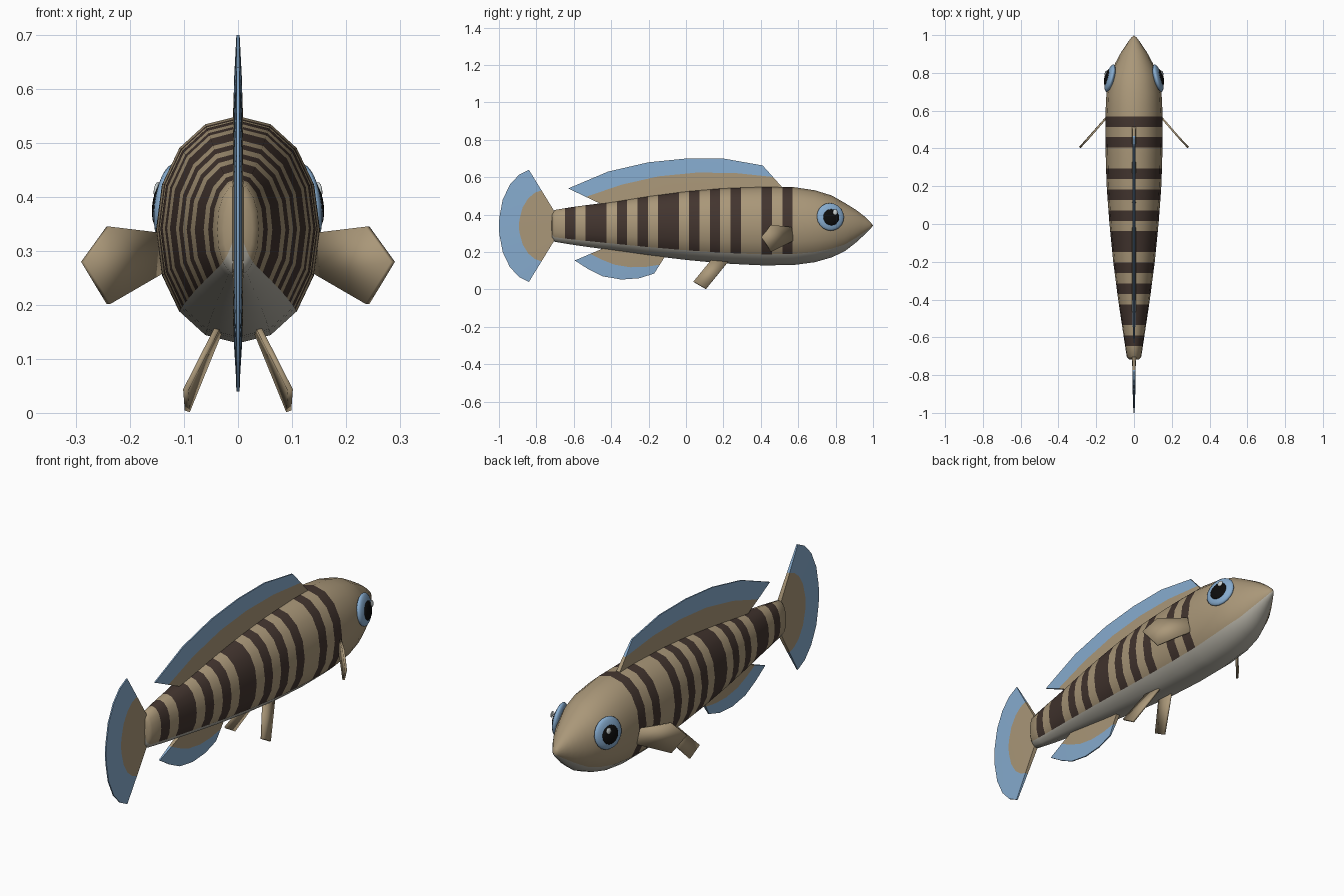
import bpy, bmesh, math
from mathutils import Matrix, Vector

if "Cube" in bpy.data.objects:
    bpy.data.objects.remove(bpy.data.objects["Cube"])


def material(name, rgb):
    m = bpy.data.materials.new(name)
    m.diffuse_color = (*rgb, 1)
    m.use_nodes = True
    m.node_tree.nodes["Principled BSDF"].inputs["Base Color"].default_value = m.diffuse_color
    return m


TAN = material("tan", (0.40, 0.31, 0.19))
DARK = material("dark_stripe", (0.055, 0.035, 0.028))
BELLY = material("pale_belly", (0.46, 0.44, 0.38))
BLUE = material("blue", (0.24, 0.41, 0.62))
BLACK = material("black", (0.004, 0.004, 0.004))
WHITE = material("highlight", (0.6, 0.65, 0.65))


def finish(name, bm, mats, angle=40, mirror=False, thickness=0):
    bmesh.ops.recalc_face_normals(bm, faces=bm.faces)
    me = bpy.data.meshes.new(name)
    bm.to_mesh(me)
    bm.free()
    ob = bpy.data.objects.new(name, me)
    bpy.context.collection.objects.link(ob)
    for m in mats:
        me.materials.append(m)
    if thickness:
        s = ob.modifiers.new("thickness", 'SOLIDIFY')
        s.thickness, s.offset = thickness, 0
    if mirror:
        ob.modifiers.new("mirror", 'MIRROR')
    bpy.ops.object.select_all(action='DESELECT')
    ob.select_set(True)
    bpy.context.view_layer.objects.active = ob
    bpy.ops.object.shade_smooth_by_angle(angle=math.radians(angle))
    return ob


# Body profile: y, bottom z, top z, half width
PROFILE = [(-0.72, 0.258, 0.422, 0.036), (-0.6, 0.238, 0.442, 0.054),
           (-0.4, 0.210, 0.468, 0.084), (-0.2, 0.182, 0.500, 0.110),
           (0.0, 0.158, 0.526, 0.130), (0.2, 0.139, 0.543, 0.145),
           (0.4, 0.129, 0.550, 0.151), (0.57, 0.130, 0.548, 0.152),
           (0.69, 0.146, 0.530, 0.146), (0.78, 0.172, 0.502, 0.129),
           (0.85, 0.205, 0.462, 0.100), (0.91, 0.252, 0.425, 0.068),
           (0.96, 0.298, 0.386, 0.034), (0.985, 0.322, 0.362, 0.016)]


def section(y):
    for a, b in zip(PROFILE, PROFILE[1:]):
        if y <= b[0]:
            t = (y - a[0]) / (b[0] - a[0])
            return [p + (q - p) * t for p, q in zip(a[1:], b[1:])]
    return PROFILE[-1][1:]


# Striped body: one ring per stripe, plain head, pale underside
SIDES, STEP = 16, 0.0553
STRIPES = {0, 2, 5, 7, 9, 11, 12, 14, 16, 18, 19, 21}
ys = [0.985, 0.96, 0.935, 0.91, 0.88, 0.85, 0.815, 0.78, 0.735, 0.69, 0.63]
head = len(ys)
ys += [0.57 - STEP * i for i in range(24)]
bm = bmesh.new()
rings = []


def add_ring(y, lo, hi, w):
    c, h = (lo + hi) / 2, (hi - lo) / 2
    ring = []
    for j in range(SIDES):
        a = 2 * math.pi * j / SIDES
        s, k = math.sin(a), math.cos(a)
        ring.append(bm.verts.new((w * math.copysign(abs(s) ** 0.95, s), y,
                                  c + h * math.copysign(abs(k) ** 0.95, k))))
    rings.append(ring)


for y in ys:
    add_ring(y, *section(y))
add_ring(-0.716, 0.275, 0.405, 0.027)
for i, (a, b) in enumerate(zip(rings, rings[1:])):
    for j in range(SIDES):
        f = bm.faces.new((a[j], a[(j + 1) % SIDES], b[(j + 1) % SIDES], b[j]))
        f.material_index = 2 if 6 <= j <= 9 else int(i - head in STRIPES)
for ring, tip in ((rings[0], (0, 1.0, 0.342)), (rings[-1], (0, -0.72, 0.34))):
    v = bm.verts.new(tip)
    for j in range(SIDES):
        f = bm.faces.new((ring[j], ring[(j + 1) % SIDES], v))
        f.material_index = 2 if 6 <= j <= 9 else 0
finish("body", bm, [TAN, DARK, BELLY], 60)


# Upright fin: tan inside, blue rim, tapering towards the edge
def upright_fin(name, base, rim, ends, middle):
    bm = bmesh.new()
    n = len(rim)
    sides = []
    for sign in (-1, 1):
        rows = [[], [], []]
        for i, (p, q) in enumerate(zip(base, rim)):
            p, q = Vector(p), Vector(q)
            t = ends + (middle - ends) * math.sin(math.pi * i / (n - 1))
            for row, k, half in zip(rows, (0, t, 1), (0.010, 0.007, 0.003)):
                r = p.lerp(q, k)
                row.append(bm.verts.new((sign * half, r.x, r.y)))
        sides.append(rows)
    left, right = sides
    for r in range(2):
        for rows in sides:
            for i in range(n - 1):
                f = bm.faces.new((rows[r][i], rows[r][i + 1],
                                  rows[r + 1][i + 1], rows[r + 1][i]))
                f.material_index = r
        for i in (0, n - 1):
            f = bm.faces.new((left[r][i], left[r + 1][i],
                              right[r + 1][i], right[r][i]))
            f.material_index = r
    for r in (0, 2):
        for i in range(n - 1):
            f = bm.faces.new((left[r][i], left[r][i + 1],
                              right[r][i + 1], right[r][i]))
            f.material_index = r // 2
    finish(name, bm, [TAN, BLUE])


def spread(a, b, n):
    return [Vector(a).lerp(Vector(b), i / (n - 1)) for i in range(n)]


upright_fin("dorsal_fin", spread((-0.44, 0.45), (0.52, 0.54), 6),
            [(-0.63, 0.54), (-0.417, 0.63), (-0.2, 0.68), (0, 0.70),
             (0.2, 0.70), (0.41, 0.663)], 0.5, 0.62)
upright_fin("anal_fin", spread((-0.43, 0.225), (-0.11, 0.18), 6),
            [(-0.595, 0.155), (-0.52, 0.107), (-0.445, 0.07),
             (-0.345, 0.053), (-0.25, 0.06), (-0.17, 0.085)], 0.5, 0.55)
half = [(-0.84, 0.64), (-0.893, 0.613), (-0.942, 0.56),
        (-0.98, 0.48), (-0.998, 0.385)]
upright_fin("tail_fin", spread((-0.705, 0.42), (-0.705, 0.26), 11),
            half + [(-1.0, 0.34)] + [(y, 0.68 - z) for y, z in half[::-1]],
            0.5, 0.64)


# Paired fins: thin plates mirrored to the other side
def plate(name, points):
    bm = bmesh.new()
    bm.faces.new([bm.verts.new(p) for p in points])
    finish(name, bm, [TAN], 30, mirror=True, thickness=0.01)


plate("pectoral_fins", [(0.14, 0.57, 0.333), (0.24, 0.455, 0.345),
                        (0.287, 0.405, 0.28), (0.24, 0.455, 0.202),
                        (0.14, 0.57, 0.26)])
plate("pelvic_fins", [(0.03, 0.235, 0.16), (0.032, 0.145, 0.17),
                      (0.097, 0.04, 0.042), (0.094, 0.107, 0.003)])


# Eyes: flattened spheres following the side of the head
def eye_part(name, loc, size, mat):
    bm = bmesh.new()
    m = (Matrix.Translation(loc) @ Matrix.Rotation(math.radians(15), 4, 'Z')
         @ Matrix.Rotation(math.radians(-8), 4, 'Y') @ Matrix.Diagonal((*size, 1))
         @ Matrix.Rotation(math.pi / 2, 4, 'Y'))
    bmesh.ops.create_uvsphere(bm, u_segments=20, v_segments=12, radius=1, matrix=m)
    finish(name, bm, [mat], 60, mirror=True)


eye_part("eye_irises", (0.127, 0.772, 0.388), (0.021, 0.075, 0.075), BLUE)
eye_part("eye_pupils", (0.141, 0.776, 0.386), (0.014, 0.045, 0.045), BLACK)
eye_part("eye_highlights", (0.150, 0.798, 0.413), (0.005, 0.014, 0.015), WHITE)
